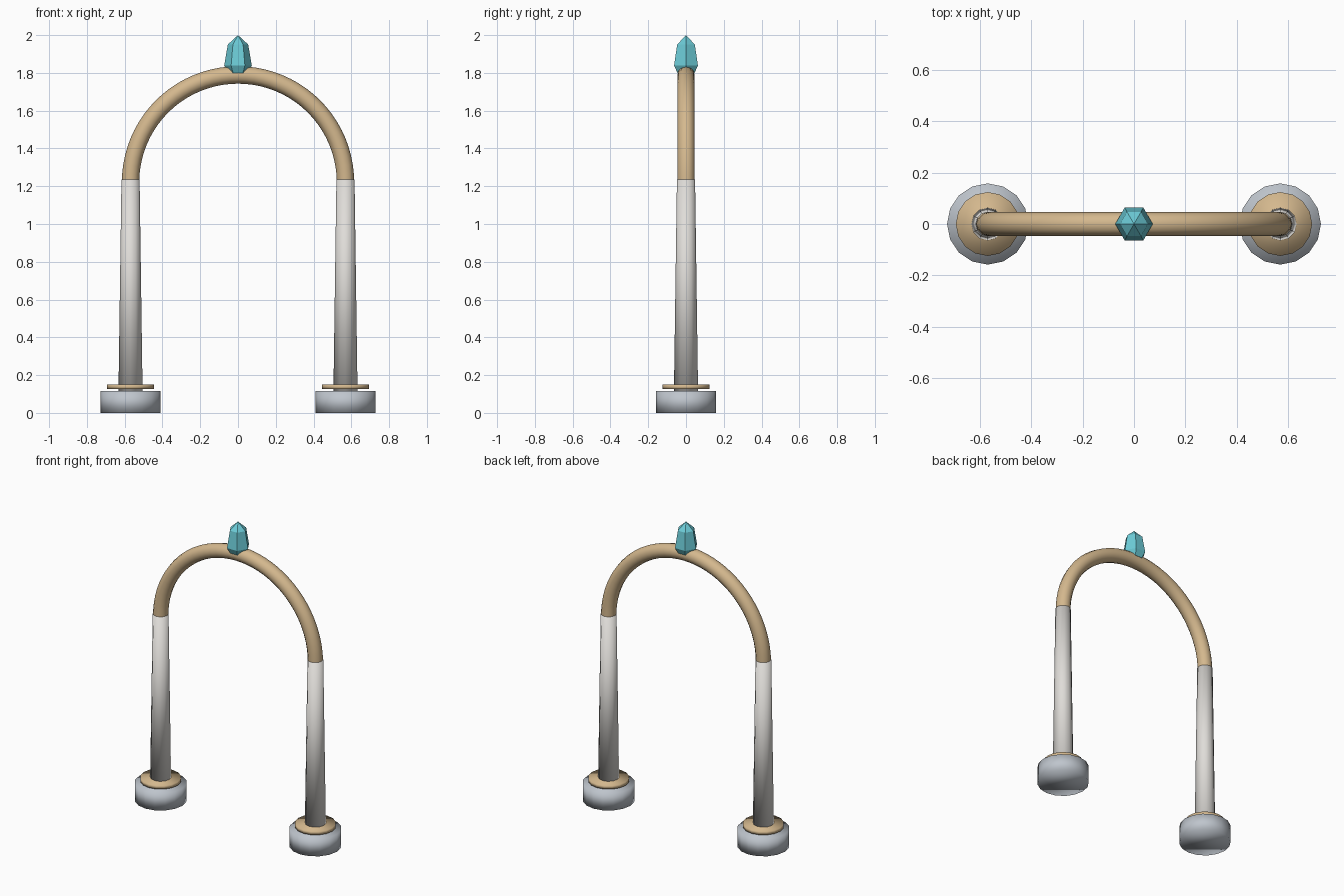
import bpy, math

if "Cube" in bpy.data.objects:
    bpy.data.objects.remove(bpy.data.objects["Cube"])

def material(name, rgb):
    m = bpy.data.materials.new(name)
    m.diffuse_color = (*rgb, 1)
    m.use_nodes = True
    m.node_tree.nodes["Principled BSDF"].inputs["Base Color"].default_value = m.diffuse_color
    return m

STONE = material("stone", (0.52, 0.56, 0.61))
PALE = material("pale_stone", (0.74, 0.72, 0.69))
GOLD = material("sand_gold", (0.66, 0.48, 0.27))
CYAN = material("cyan_crystal", (0.15, 0.60, 0.68))

def lathe(name, profile, sides, mat, x=0.0, smooth=True):
    """Capped solid of revolution from (radius, z) points; radius 0 makes a tip."""
    verts, faces, rings = [], [], []
    for r, z in profile:
        n = sides if r > 0 else 1
        rings.append([len(verts) + i for i in range(n)])
        for i in range(n):
            a = 2 * math.pi * i / sides
            verts.append((r * math.cos(a), r * math.sin(a), z))
    for lo, hi in zip(rings, rings[1:]):
        for i in range(sides):
            j = (i + 1) % sides
            if len(hi) == 1:
                faces.append((lo[i], lo[j], hi[0]))
            else:
                faces.append((lo[i], lo[j], hi[j], hi[i]))
    faces.append(rings[0][::-1])
    if len(rings[-1]) > 1:
        faces.append(rings[-1])
    me = bpy.data.meshes.new(name)
    me.from_pydata(verts, [], faces)
    me.polygons.foreach_set("use_smooth", [smooth] * len(me.polygons))
    me.materials.append(mat)
    ob = bpy.data.objects.new(name, me)
    ob.location.x = x
    bpy.context.collection.objects.link(ob)
    return ob

# Two pillars: foot, collar ring and tapered column
R = 0.569
for side, x in (("left", -R), ("right", R)):
    lathe(side + "_foot", [(0.158, 0), (0.158, 0.115)], 16, STONE, x)
    lathe(side + "_collar", [(0.124, 0.126), (0.124, 0.15)], 16, GOLD, x)
    lathe(side + "_column", [(0.064, 0.10), (0.048, 1.235)], 12, PALE, x)

# Half-round arch tube
STEPS = 40
cu = bpy.data.curves.new("arch", "CURVE")
cu.dimensions = "3D"
cu.bevel_depth = 0.046
cu.bevel_resolution = 4
cu.use_fill_caps = True
sp = cu.splines.new("POLY")
sp.points.add(STEPS)
for i, p in enumerate(sp.points):
    a = math.pi * i / STEPS
    p.co = (-R * math.cos(a), 0, 1.22 + R * math.sin(a), 1)
sp.use_smooth = True
cu.materials.append(GOLD)
bpy.context.collection.objects.link(bpy.data.objects.new("arch", cu))

# Faceted crystal on the crown
lathe("crystal", [(0.052, 1.80), (0.073, 1.838), (0.054, 1.95), (0, 2.0)],
      6, CYAN, smooth=False)
